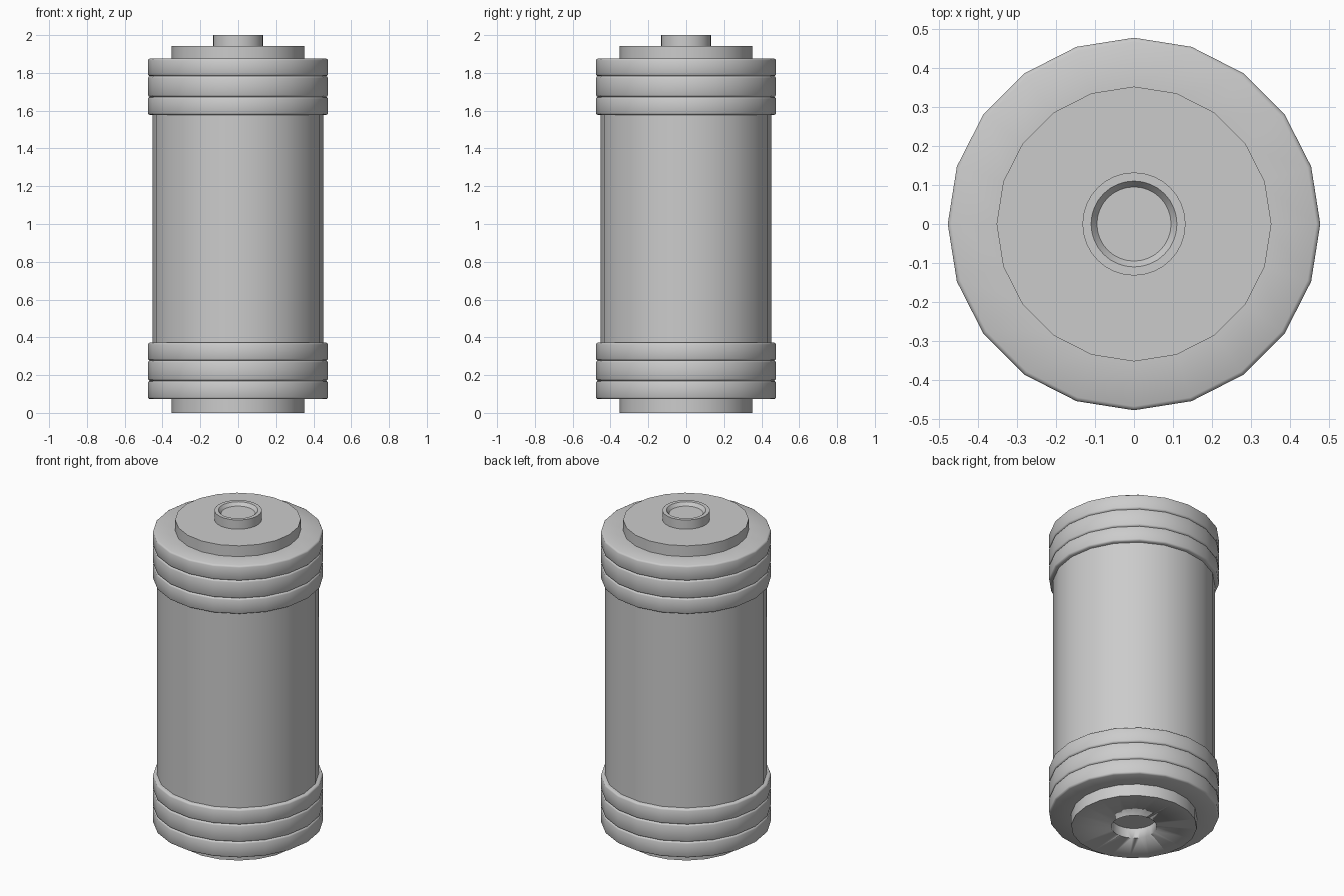
import bpy, bmesh, math

if "Cube" in bpy.data.objects:
    bpy.data.objects.remove(bpy.data.objects["Cube"])

SIDES = 20


def lathe(name, profile, sides=SIDES, angle=35):
    """Revolve (radius, z) points about z; radius 0 makes a pole."""
    bm = bmesh.new()
    rings = []
    for r, z in profile:
        if r == 0:
            rings.append([bm.verts.new((0, 0, z))])
        else:
            rings.append([bm.verts.new((r * math.cos(2 * math.pi * i / sides),
                                        r * math.sin(2 * math.pi * i / sides), z))
                          for i in range(sides)])
    for a, b in zip(rings, rings[1:]):
        for i in range(sides):
            j = (i + 1) % sides
            quad = [a[i % len(a)], a[j % len(a)], b[j % len(b)], b[i % len(b)]]
            bm.faces.new(list(dict.fromkeys(quad)))
    bmesh.ops.recalc_face_normals(bm, faces=bm.faces)
    mesh = bpy.data.meshes.new(name)
    bm.to_mesh(mesh)
    bm.free()
    ob = bpy.data.objects.new(name, mesh)
    bpy.context.collection.objects.link(ob)
    bpy.ops.object.select_all(action='DESELECT')
    ob.select_set(True)
    bpy.context.view_layer.objects.active = ob
    bpy.ops.object.shade_smooth_by_angle(angle=math.radians(angle))
    return ob


def ribbed_collar(name, levels):
    """Stack of three bands with softened edges and grooves between."""
    r, groove, b = 0.477, 0.467, 0.01
    profile = [(0.34, levels[0])]
    for z0, z1 in zip(levels, levels[1:]):
        profile += [(groove, z0), (r - 0.003, z0 + b * 0.4), (r, z0 + b),
                    (r, z1 - b), (r - 0.003, z1 - b * 0.4)]
    profile += [(groove, levels[-1]), (0.34, levels[-1])]
    return lathe(name, profile)


# main tube
lathe("body_tube", [(0.453, 0.36), (0.453, 1.59)])

# ribbed collars at both ends
ribbed_collar("bottom_collar", [0.073, 0.17, 0.277, 0.372])
ribbed_collar("top_collar", [1.577, 1.673, 1.783, 1.876])

# end plates
lathe("top_plate", [(0.352, 1.87), (0.352, 1.943), (0, 1.943)])
bottom = lathe("bottom_plate", [(0, 0), (0.352, 0), (0.352, 0.08), (0, 0.08)])

# round socket cut into the bottom plate
cutter = lathe("socket_cutter", [(0, -0.1), (0.127, -0.1), (0.127, 0.062), (0, 0.062)], 32)
cutter.hide_render = True
cutter.hide_set(True)
cut = bottom.modifiers.new("socket", 'BOOLEAN')
cut.operation = 'DIFFERENCE'
cut.solver = 'EXACT'
cut.object = cutter

# contact stud with dished top
lathe("contact_stud", [(0.132, 1.94), (0.132, 2.0), (0.11, 2.0), (0.095, 1.98), (0, 1.98)], 32)
